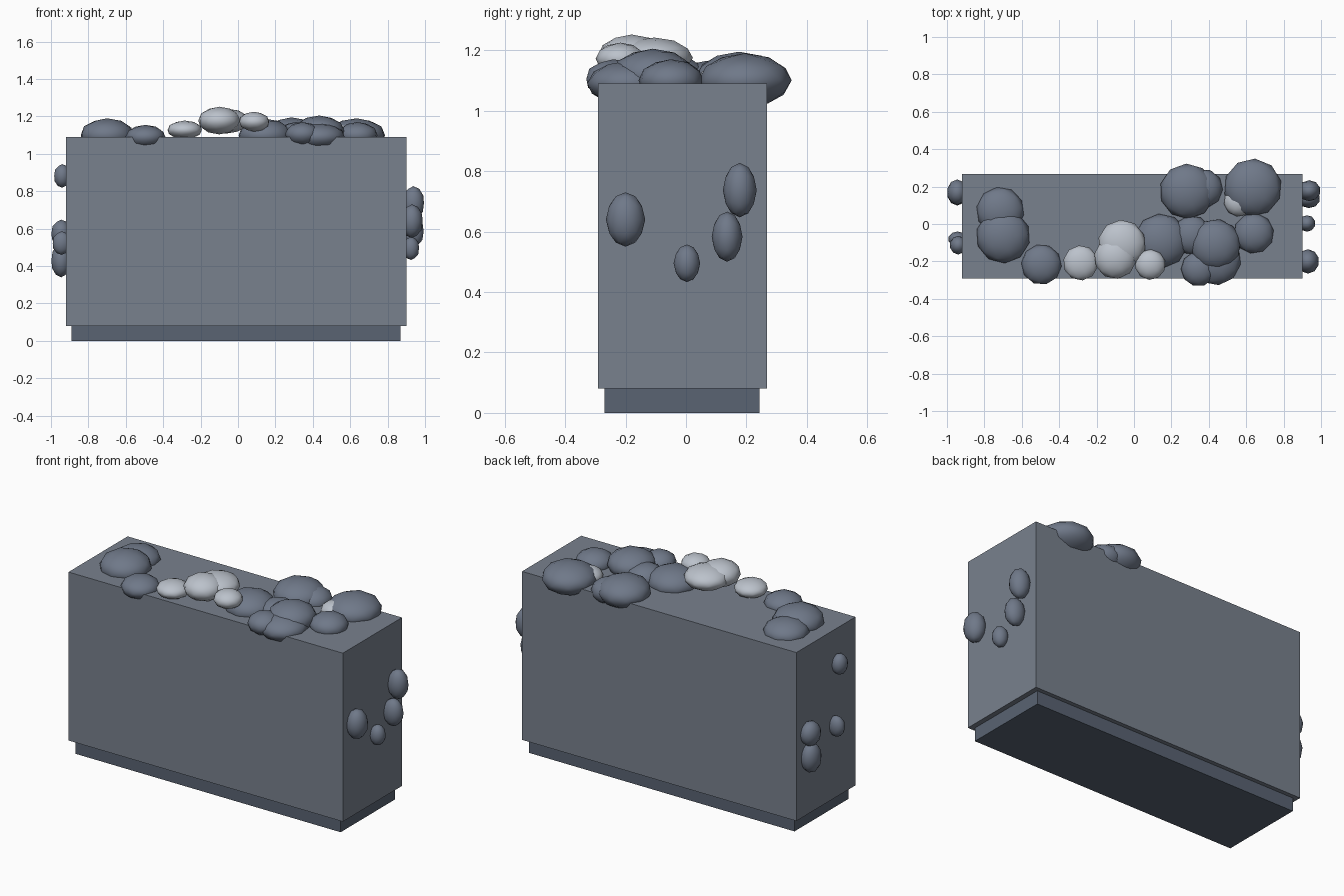
import bpy
import random

random.seed(4)


def material(name, rgb):
    m = bpy.data.materials.new(name)
    m.diffuse_color = (*rgb, 1)
    return m


stone = material("stone", (0.19, 0.22, 0.27))
dark = material("dark_stone", (0.10, 0.125, 0.17))
leaf = material("grey_clump", (0.16, 0.19, 0.25))
pale = material("pale_clump", (0.50, 0.54, 0.60))


def box(name, lo, hi, mat):
    bpy.ops.mesh.primitive_cube_add(size=1, location=[(a + b) / 2 for a, b in zip(lo, hi)])
    o = bpy.context.object
    o.name = name
    o.scale = [b - a for a, b in zip(lo, hi)]
    o.data.materials.append(mat)


def clump(name, loc, radii, mat, turn=0):
    bpy.ops.mesh.primitive_ico_sphere_add(subdivisions=2, radius=1, location=loc,
                                          rotation=(0, 0, turn))
    o = bpy.context.object
    o.name = name
    o.scale = radii
    o.data.materials.append(mat)
    bpy.ops.object.shade_smooth()


# Wall block and recessed plinth
box("plinth", (-0.89, -0.27, 0), (0.87, 0.243, 0.08), dark)
box("wall", (-0.92, -0.292, 0.08), (0.90, 0.268, 1.09), stone)

# Clumps along the top: x, y, z, radius, half height
top_grey = [
    (-0.715, 0.07, 1.09, 0.128, 0.075), (-0.70, -0.065, 1.10, 0.145, 0.09),
    (-0.495, -0.217, 1.09, 0.108, 0.065), (0.145, -0.09, 1.10, 0.145, 0.088),
    (0.285, 0.175, 1.105, 0.148, 0.09), (0.37, 0.19, 1.09, 0.105, 0.075),
    (0.635, 0.195, 1.10, 0.155, 0.09), (0.64, -0.05, 1.10, 0.108, 0.07),
    (0.435, -0.11, 1.12, 0.137, 0.085), (0.435, -0.19, 1.09, 0.138, 0.075),
    (0.345, -0.24, 1.105, 0.094, 0.065), (0.31, -0.06, 1.10, 0.105, 0.07),
]
top_pale = [
    (-0.285, -0.208, 1.128, 0.094, 0.05), (-0.065, -0.105, 1.175, 0.128, 0.067),
    (-0.10, -0.18, 1.178, 0.114, 0.074), (0.087, -0.217, 1.172, 0.082, 0.053),
    (0.56, 0.12, 1.10, 0.08, 0.056),
]
for label, items, mat in (("top_clump", top_grey, leaf), ("pale_clump", top_pale, pale)):
    for x, y, z, r, h in items:
        clump(label, (x, y, z), (r, r, h), mat, random.uniform(0, 0.6))

# Clumps on the two ends: x, y, z, half depth, half width, half height
ends = [
    (0.93, -0.20, 0.64, 0.06, 0.065, 0.09), (0.937, 0.178, 0.737, 0.06, 0.056, 0.09),
    (0.935, 0.136, 0.583, 0.06, 0.051, 0.083), (0.925, 0.003, 0.495, 0.045, 0.044, 0.062),
    (-0.94, -0.113, 0.882, 0.045, 0.05, 0.063), (-0.943, -0.08, 0.523, 0.05, 0.04, 0.063),
    (-0.945, 0.17, 0.575, 0.055, 0.068, 0.073), (-0.945, 0.165, 0.43, 0.055, 0.066, 0.09),
]
for x, y, z, a, b, c in ends:
    clump("end_clump", (x, y, z), (a, b, c), leaf)
